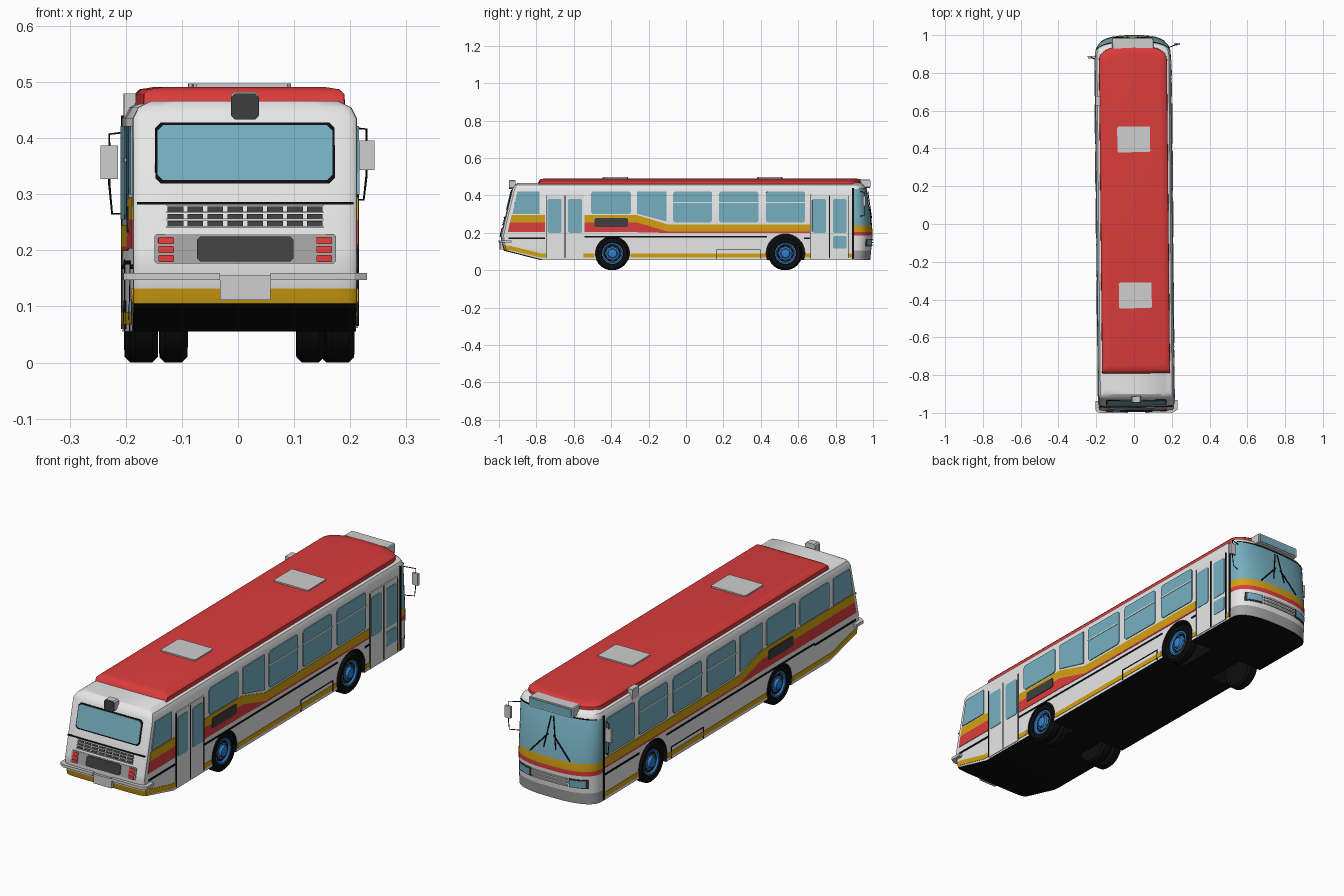
import bpy, bmesh, math
from mathutils import Vector

cube = bpy.data.objects.get("Cube")
if cube:
    bpy.data.objects.remove(cube)

COLOURS = {"white": (.8, .8, .8), "red": (.71, .045, .045), "yellow": (.66, .36, .006),
           "glass": (.18, .43, .53), "black": (.004, .004, .004), "dark_grey": (.05, .05, .05),
           "grey": (.36, .36, .36), "light_grey": (.62, .62, .62), "blue": (.03, .22, .62)}
NAMES = list(COLOURS)
MATS = {}
for key, rgb in COLOURS.items():
    m = bpy.data.materials.new(key)
    m.use_nodes = True
    m.diffuse_color = (*rgb, 1)
    m.node_tree.nodes["Principled BSDF"].inputs["Base Color"].default_value = (*rgb, 1)
    MATS[key] = m


def place_object(name, data, mats):
    for k in mats:
        data.materials.append(MATS[k])
    ob = bpy.data.objects.new(name, data)
    bpy.context.scene.collection.objects.link(ob)
    ob.location.x = .003
    ob.rotation_euler.z = .01      # the vehicle stands at a slight yaw
    return ob


def make(name, bm, mats, smooth=False):
    bmesh.ops.recalc_face_normals(bm, faces=bm.faces[:])
    me = bpy.data.meshes.new(name)
    bm.to_mesh(me)
    bm.free()
    ob = place_object(name, me, mats)
    if smooth:
        bpy.ops.object.select_all(action='DESELECT')
        ob.select_set(True)
        bpy.context.view_layer.objects.active = ob
        bpy.ops.object.shade_smooth_by_angle(angle=math.radians(35))
    return ob


def prism(name, polys, place, mat, d0=-.003, d1=.003):
    """Extrude 2D outlines between two depths of a mapping (u, v, depth) -> point."""
    bm = bmesh.new()
    for p in polys:
        a, b = [[bm.verts.new(place(u, v, d)) for u, v in p] for d in (d0, d1)]
        bm.faces.new(a)
        bm.faces.new(b)
        for i in range(len(p)):
            j = (i + 1) % len(p)
            bm.faces.new((a[i], a[j], b[j], b[i]))
    return make(name, bm, [mat])


def rect(u0, u1, v0, v1, c=0):
    if not c:
        return [(u0, v0), (u1, v0), (u1, v1), (u0, v1)]
    return [(u0 + c, v0), (u1 - c, v0), (u1, v0 + c), (u1, v1 - c),
            (u1 - c, v1), (u0 + c, v1), (u0, v1 - c), (u0, v0 + c)]


def strip(u0, u1, v0, v1, n=10):
    w = (u1 - u0) / n
    return [rect(u0 + i * w, u0 + (i + 1) * w, v0, v1) for i in range(n)]


def rod(name, pts, r, mat="black"):
    cu = bpy.data.curves.new(name, 'CURVE')
    cu.dimensions = '3D'
    cu.bevel_depth = r
    cu.bevel_resolution = 1
    cu.use_fill_caps = True
    sp = cu.splines.new('POLY')
    sp.points.add(len(pts) - 1)
    for q, p in zip(sp.points, pts):
        q.co = (*p, 1)
    return place_object(name, cu, [mat])


def lathe(name, profile, centre, side, mat, n=32):
    """Spin (radius, x) points about a sideways axle."""
    bm = bmesh.new()
    rings = [[bm.verts.new((side * x, centre[0] + r * math.cos(k * math.tau / n),
                            centre[1] + r * math.sin(k * math.tau / n))) for k in range(n)]
             for r, x in profile]
    for a, b in zip(rings, rings[1:]):
        for i in range(n):
            bm.faces.new((a[i], a[i - 1], b[i - 1], b[i]))
    bm.faces.new(rings[0])
    bm.faces.new(rings[-1])
    return make(name, bm, [mat], True)


def loft(rings):
    """Stack rounded plan outlines: (z, half width, rear y, front y, front curve start, rear radius)."""
    bm = bmesh.new()
    loops = []
    for z, hw, yr, yf, fs, rd in rings:
        loop = []
        for steps, e, y0, d in ((24, 2 / 2.6, fs, yf - fs), (16, 1 / 3, yr + rd, -rd)):
            for i in range(steps + 1):
                t = math.pi * i / steps
                c, s = math.cos(t), max(math.sin(t), 0)
                if s < 1e-6:
                    s = 0
                x = hw * math.copysign(abs(c) ** e, c) * (1 if d > 0 else -1)
                loop.append(bm.verts.new((x, y0 + d * s ** e, z)))
        loops.append(loop)
    for a, b in zip(loops, loops[1:]):
        for i in range(len(a)):
            bm.faces.new((a[i - 1], a[i], b[i], b[i - 1]))
    bm.faces.new(loops[0])
    bm.faces.new(loops[-1])
    bmesh.ops.recalc_face_normals(bm, faces=bm.faces[:])
    return bm


# Body shell, banded at the nose and tail
FS = .895
levels = [(.055, .2, -.78, .985), (.105, .2, -.975, .99), (.132, .2, -.982, .993), (.185, .2, -.99, .997),
          (.205, .2, -.985, .998), (.24, .2, -.977, .994), (.435, .2, -.93, .966),
          (.455, .19, -.918, .955), (.466, .168, -.9, .94)]
bm = loft([(*lv, FS, .03) for lv in levels])
for f in bm.faces:
    c = f.calc_center_median()
    col = "white"
    if f.normal.z < -.5:
        col = "black"
    elif c.y > FS + .0005:
        for top, band in ((.105, "grey"), (.185, "white"), (.205, "red"), (.24, "yellow"), (.435, "glass")):
            if c.z < top:
                col = band
                break
    elif c.y < -.93 and .105 < c.z < .132:
        col = "yellow"
    f.material_index = NAMES.index(col)
body = make("body", bm, NAMES)

# Wheel wells cut from the body
AXLES = {"rear": (-.395, .09, .091), "front": (.53, .09, .104)}
for end, (y, z, r) in AXLES.items():
    for s in (1, -1):
        cutter = lathe("well_cutter", [(r, .08), (r, .25)], (y, z), s, "black")
        mod = body.modifiers.new("well", 'BOOLEAN')
        mod.object = cutter
        mod.operation = 'DIFFERENCE'
        mod.material_mode = 'TRANSFER'
        bpy.context.view_layer.objects.active = body
        bpy.ops.object.modifier_apply(modifier="well")
        bpy.data.objects.remove(cutter)
bpy.ops.object.select_all(action='DESELECT')
body.select_set(True)
bpy.ops.object.shade_smooth_by_angle(angle=math.radians(30))

# Roof cap, hatches and side box
make("roof_cap", loft([(.458, .18, -.795, .945, .86, .01), (.478, .179, -.785, .943, .86, .01),
                       (.487, .17, -.775, .932, .85, .01), (.491, .145, -.75, .9, .82, .01)]), ["red"], True)
flat = lambda x, y, d: (x, y, d)
for end, y in (("front", .448), ("rear", -.378)):
    prism(end + "_roof_hatch", [rect(-.087, .087, y - .068, y + .068, .006)], flat, "light_grey", .485, .497)
prism("roof_side_box", [rect(-.2, -.17, .63, .68)], flat, "light_grey", .43, .48)

# Wheels: twin tyres behind, single in front
for end, (y, z, r) in AXLES.items():
    for s, side in ((1, "left"), (-1, "right")):
        for outer in ((.2, .147) if end == "rear" else (.2,)):
            lathe(f"{end}_{side}_tyre", [(.056, outer - .012), (.06, outer - .002), (.08, outer), (.09, outer - .01),
                  (.09, outer - .04), (.08, outer - .05), (.04, outer - .05)], (y, z), s, "black")
        lathe(f"{end}_{side}_rim", [(.04, .15), (.057, .185), (.057, .195), (.05, .195), (.042, .186), (.026, .19),
              (.022, .2), (.008, .203)], (y, z), s, "blue")
        for k in range(8):
            a = k * math.tau / 8
            lathe(f"{end}_{side}_rim_hole", [(.006, .18), (.006, .19)],
                  (y + .036 * math.cos(a), z + .036 * math.sin(a)), s, "dark_grey", 8)

# Side livery, windows and doors
for s, side in ((1, "left"), (-1, "right")):
    wall = lambda y, z, d, s=s: (s * (.2 + d), y, z)
    doors = s > 0
    y_a, y_b, y_c = (-.755, -.545, .66) if doors else (-.65, -.65, FS)
    prism(side + "_yellow_stripe", [
        [(-.944, .255), (y_a, .255), (y_a, .295), (-.934, .295)],
        [(y_b, .255), (-.265, .255), (-.265, .295), (y_b, .295)],
        [(-.265, .255), (-.1, .207), (-.1, .245), (-.265, .295)],
        rect(-.1, y_c, .207, .245)], wall, "yellow", d1=.002)
    prism(side + "_red_stripe", [
        [(-.955, .203), (y_a, .203), (y_a, .255), (-.944, .255)], rect(y_b, -.265, .203, .255),
        [(-.265, .203), (-.1, .199), (-.1, .207), (-.265, .255)],
        rect(-.1, y_c, .199, .207)], wall, "red", d1=.002)
    prism(side + "_skirt_stripe", [
        [(-.78, .068), (-.78, .09), (-.948, .132), (-.948, .108)], rect(-.78, -.49, .068, .09),
        rect(-.3, .425, .068, .09), rect(.635, FS, .068, .09)], wall, "yellow", d1=.002)
    trim = [rect(-.95, y_a, .167, .175), rect(y_b, .43, .175, .182), rect(.63, y_c, .167, .175)]
    trim += [rect(.885, FS, .06, .44), rect(.16, .163, .06, .11), rect(.393, .396, .06, .11),
             rect(.16, .396, .108, .111)]
    prism(side + "_dark_trim", trim, wall, "black")
    prism(side + "_engine_vent", [rect(-.49, -.312, .232, .278, .005)], wall, "dark_grey", d1=.005)

    panes = [[(-.93, .3), (-.785, .3), (-.785, .422), (-.904, .422)], rect(-.51, -.297, .3, .422, .01),
             [(-.265, .302), (-.105, .26), (-.105, .422), (-.265, .422)]]
    panes += [rect(y, y + .21, .255, .422, .01) for y in (-.072, .175, .425)]
    if doors:
        for name, y0, y1 in (("rear", -.75, -.55), ("front", .665, .865)):
            mid = (y0 + y1) / 2
            prism(name + "_door", [rect(y0, y1, .062, .405)], wall, "white")
            prism(name + "_door_seams", [rect(y - .003, y + .003, .065, .4) for y in (mid,)]
                  + [rect(y - .001, y + .001, .065, .4) for y in (y0, y1)], wall, "black", d1=.005)
            leaves = [rect(y0 + .008, mid - .018, .2, .38, .006), rect(mid + .018, y1 - .008, .2, .38, .006)]
            if name == "front":
                leaves.append(rect(mid + .018, y1 - .008, .115, .182, .006))
            prism(name + "_door_glass", leaves, wall, "glass", d1=.005)
    else:
        panes += [rect(-.755, -.54, .3, .422, .01), rect(.665, .875, .255, .422, .01)]
    prism(side + "_windows", panes, wall, "glass", d1=.004)
    prism(side + "_window_bars", [rect(y, y + .21, .358, .364) for y in (-.072, .175, .425)], wall, "white", d1=.006)


# Tail panel: window, louvres, lamps, plate and bumper
def tail(x, z, d):
    return (x, -.99 + (max(z, .185) - .185) * .24 - d, z)


prism("rear_window_frame", [rect(-.16, .16, .319, .428, .01)], tail, "black", d1=.002)
prism("rear_window", [rect(-.156, .156, .325, .423, .01)], tail, "glass", d1=.004)
prism("rear_seam", [rect(-.193, .193, .282, .286)], tail, "black", d1=.004)
prism("louvre_slots", [rect(x * .0355 - .014, x * .0355 + .014, z, z + .009) for z in (.243, .256, .269)
                       for x in (i - 3.5 for i in range(8))], tail, "dark_grey", d1=.003)
prism("louvre_slats", [rect(-.14, .14, z, z + .003) for z in (.24, .2535, .2665, .279)], tail, "light_grey", d1=.006)
prism("lamp_panel", [rect(-.162, .162, .177, .229, .004)], tail, "grey", d1=.002)
prism("tail_centre_plate", [rect(-.086, .086, .18, .225, .006)], tail, "dark_grey", d1=.005)
prism("tail_lamps", [rect(s * .141 - .014, s * .141 + .014, z, z + .013, .002) for s in (1, -1)
                     for z in (.179, .195, .211)], tail, "red", d1=.005)
prism("number_plate", [rect(-.045, .045, .112, .155)], lambda x, z, d: (x, d, z), "light_grey", -.996, -.96)
prism("rear_bumper", [[(s * x, y) for x, y in ((.045, -1), (.195, -1), (.217, -.985), (.217, -.935), (.195, -.935),
                      (.19, -.97), (.045, -.97))] for s in (1, -1)], flat, "light_grey", .147, .16)
box = lambda x, z, d: (x, d, z)
prism("rear_marker_box", [rect(-.025, .025, .435, .482, .006)], box, "light_grey", -.943, -.912)
prism("rear_marker_face", [rect(-.024, .024, .433, .48, .006)], box, "dark_grey", -.947, -.942)


# Nose: sign, lamps, grille and wipers
def nose(x, z, d):
    yf = levels[0][3]
    for a, b in zip(levels, levels[1:]):
        if a[0] <= z <= b[0]:
            yf = a[3] + (b[3] - a[3]) * (z - a[0]) / (b[0] - a[0])
    return (x, FS + (yf - FS) * (1 - abs(x / .2) ** 2.6) ** (1 / 2.6) + d, z)


prism("route_sign", [rect(-.11, .11, .44, .486, .004)], box, "light_grey", .93, .982)
prism("route_sign_glass", [rect(-.103, .103, .446, .48)], box, "glass", .98, .985)
prism("windscreen_top_seal", strip(-.19, .19, .433, .437, 16), nose, "black")
for s in (1, -1):
    prism("headlamp_frame", strip(s * .095, s * .172, .128, .168, 6), nose, "dark_grey")
    prism("headlamp", strip(s * .1, s * .167, .133, .163, 6), nose, "glass", d1=.006)
    rod("wiper_arm", [nose(s * .1, .245, .003), nose(s * .014, .34, .004)], .003)
    rod("wiper_blade", [nose(s * .03, .28, .004), nose(s * .006, .42, .004)], .0025)
prism("nose_grille", strip(-.088, .088, .13, .137) + strip(-.088, .088, .145, .152) + strip(-.088, .088, .16, .167),
      nose, "light_grey", d1=.005)

# Mirrors on bent arms
for side, s, y, x0, x1, z0, z1, low in (("left", 1, .95, .221, .25, .343, .396, .29),
                                        ("right", -1, .885, .208, .239, .327, .387, .265)):
    prism(side + "_mirror", [rect(s * x0, s * x1, z0, z1)], box, "light_grey", y - .006, y + .006)
    xm = s * (x0 + x1) / 2
    rod(side + "_mirror_arm", [(s * .185, y - .02, z1 + .025), (xm, y, z1 + .02), (xm, y, z0 - .01),
                               (xm - s * .005, y, low), (s * .185, y - .02, low)], .002)
